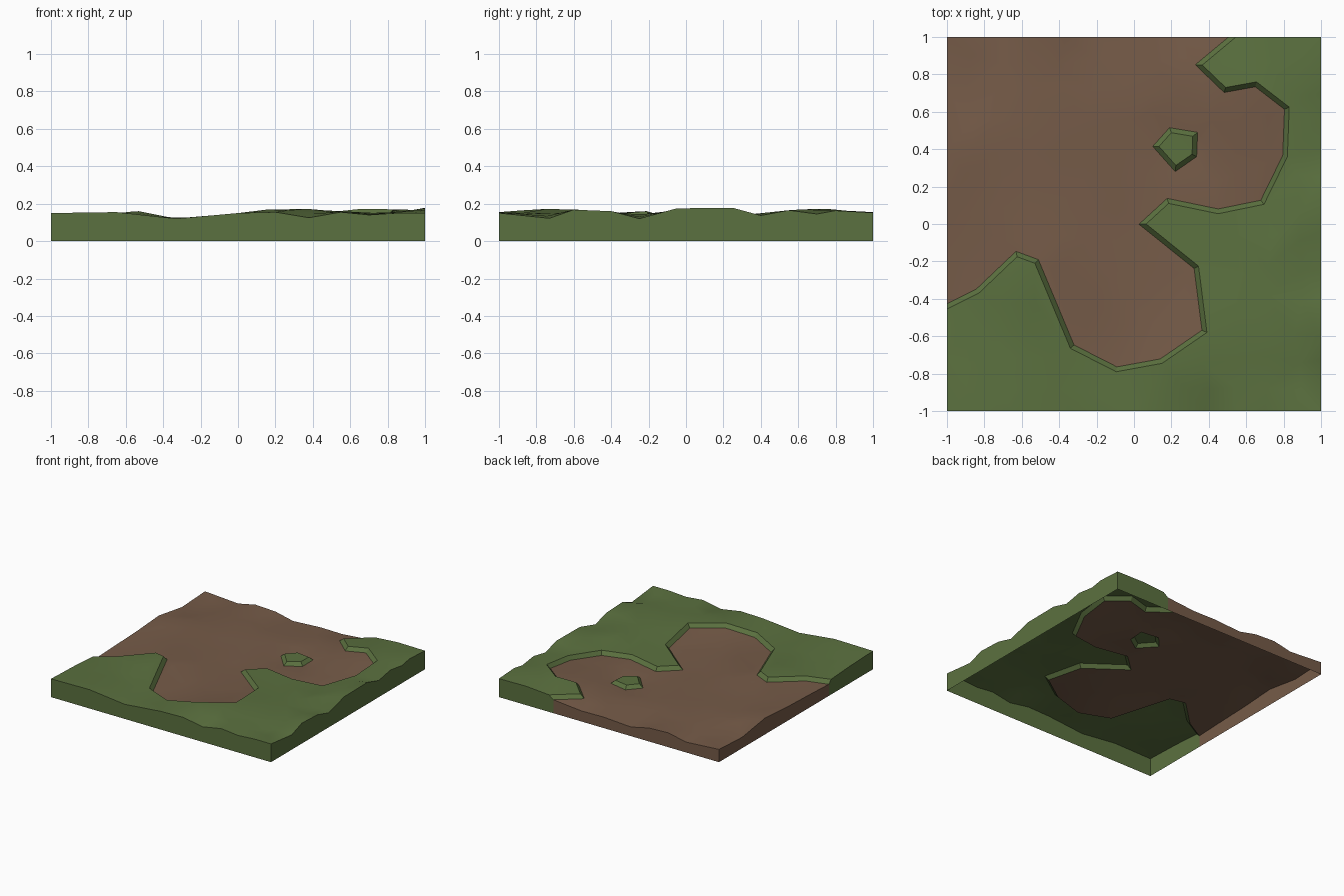
import bpy, bmesh, random
from mathutils import Vector
from mathutils.geometry import delaunay_2d_cdt

if "Cube" in bpy.data.objects:
    bpy.data.objects.remove(bpy.data.objects["Cube"])

random.seed(4)
STEP, D = 0.03, 0.025

# grass bank line (x, y, height), dirt lies on its left
bank = [(-1, -.455, .125), (-.83, -.37, .14), (-.625, -.175, .15), (-.53, -.21, .16),
        (-.34, -.665, .122), (-.095, -.79, .138), (.15, -.745, .168), (.39, -.58, .168),
        (.345, -.225, .14), (.065, 0, .13), (.185, .11, .13), (.45, .055, .135),
        (.695, .105, .125), (.82, .36, .145), (.83, .625, .17), (.655, .76, .172),
        (.49, .73, .155), (.365, .85, .14), (.545, 1, .14)]
island = [(.10, .415), (.19, .515), (.34, .49), (.335, .36), (.22, .28)]

# known heights of grass and dirt, mostly along the tile borders
grass_pts = [(-1, -1, .15), (-.65, -1, .155), (-.33, -1, .12), (0, -1, .15), (.2, -1, .155),
             (.38, -1, .125), (.55, -1, .155), (.7, -1, .14), (.85, -1, .15), (1, -1, .15),
             (1, -.73, .122), (1, -.6, .168), (1, -.4, .16), (1, -.25, .12), (1, -.05, .175),
             (1, .25, .178), (1, .4, .137), (1, .55, .165), (1, .7, .145), (1, .8, .163),
             (1, 1, .152), (.75, 1, .155), (-1, -.7, .14), (.3, -.78, .176), (.24, .4, .115)]
dirt_pts = [(-1, 1, .105), (-.7, 1, .085), (-.54, 1, .118), (-.36, 1, .11), (-.2, 1, .075),
            (.05, 1, .09), (.25, 1, .087), (-1, .7, .09), (-1, .4, .135), (-1, .1, .115),
            (-1, -.2, .105), (0, -.45, .11), (.24, .4, .085), (-.3, .1, .11), (-.4, .6, .115)]


def left_normal(a, b):
    d = (b - a).normalized()
    return Vector((-d.y, d.x))


def offset(pts, dist, closed):
    out, n = [], len(pts)
    for i, p in enumerate(pts):
        if not closed and i in (0, n - 1):
            out.append(p.copy())
            continue
        n1 = left_normal(pts[i - 1], p)
        n2 = left_normal(p, pts[(i + 1) % n])
        out.append(p + (n1 + n2) * dist / (1 + n1.dot(n2)))
    return out


def height(p, samples):
    tot = acc = 0
    for x, y, z in samples:
        w = 1 / (((p.x - x) ** 2 + (p.y - y) ** 2) ** 1.5 + 1e-7)
        tot += w
        acc += w * z
    return acc / tot


def inside(p, poly):
    hit = False
    for a, b in zip(poly, poly[1:] + poly[:1]):
        if (a.y > p.y) != (b.y > p.y) and p.x < a.x + (p.y - a.y) * (b.x - a.x) / (b.y - a.y):
            hit = not hit
    return hit


def seg_dist(p, a, b):
    t = max(0, min(1, (p - a).dot(b - a) / (b - a).length_squared))
    return (p - a - (b - a) * t).length


# top and foot lines of the bank and of the small island
top = [Vector(p[:2]) for p in bank]
foot = offset(top, D, False)
foot[0].y += D / left_normal(top[0], top[1]).y
foot[-1].x += D / left_normal(top[-2], top[-1]).x
isle_foot = [Vector(p) for p in island]
isle_top = offset(isle_foot, -D, True)
dirt_poly = foot + [Vector((-1, 1))]


def is_dirt(p):
    return inside(p, dirt_poly) and not inside(p, isle_foot)


verts, on_grass, edges, segs = [], [], [], []


def add_line(pts, grass, closed=False):
    s = len(verts)
    n = len(pts)
    verts.extend(pts)
    on_grass.extend([grass] * n)
    for i in range(n if closed else n - 1):
        edges.append((s + i, s + (i + 1) % n))
        segs.append((pts[i], pts[(i + 1) % n]))


add_line(top, True)
add_line(foot, False)
add_line(isle_top, True, True)
add_line(isle_foot, False, True)

# border points and scattered inner points
for pts, grass in ((grass_pts, True), (dirt_pts, False)):
    for x, y, z in pts:
        if max(abs(x), abs(y)) == 1:
            verts.append(Vector((x, y)))
            on_grass.append(grass)
for i in range(12):
    for j in range(12):
        p = Vector((-.88 + .16 * i, -.88 + .16 * j))
        p += Vector((random.uniform(-.03, .03), random.uniform(-.03, .03)))
        if min(seg_dist(p, a, b) for a, b in segs) > .05:
            verts.append(p)
            on_grass.append(not is_dirt(p))

grass_samples = bank + grass_pts
dirt_samples = [(f.x, f.y, b[2] - STEP) for f, b in zip(foot, bank)] + dirt_pts
co, _, tris, orig, _, _ = delaunay_2d_cdt(verts, edges, [], 0, 1e-5)

# terrain surface
bm = bmesh.new()
bv = []
for p, o in zip(co, orig):
    g = on_grass[o[0]] if o else not is_dirt(p)
    bv.append(bm.verts.new((p.x, p.y, height(p, grass_samples if g else dirt_samples))))
for t in tris:
    a, b, c = (co[i] for i in t)
    area = (b - a).cross(c - a)
    if abs(area) < 1e-7:
        continue
    f = bm.faces.new([bv[i] for i in (t if area > 0 else reversed(t))])
    f.material_index = int(is_dirt((a + b + c) / 3))

# side walls down to the open bottom
low = {}
for e in [e for e in bm.edges if e.is_boundary]:
    loop = e.link_loops[0]
    a, b = loop.vert, loop.link_loop_next.vert
    for v in (a, b):
        if v not in low:
            low[v] = bm.verts.new((v.co.x, v.co.y, 0))
    w = bm.faces.new((b, a, low[a], low[b]))
    w.material_index = loop.face.material_index

me = bpy.data.meshes.new("terrain_tile")
bm.to_mesh(me)
bm.free()
for name, col in (("grass", (.105, .165, .05, 1)), ("dirt", (.18, .105, .065, 1))):
    m = bpy.data.materials.new(name)
    m.diffuse_color = col
    m.use_nodes = True
    m.node_tree.nodes["Principled BSDF"].inputs["Base Color"].default_value = m.diffuse_color
    me.materials.append(m)
ob = bpy.data.objects.new("terrain_tile", me)
bpy.context.collection.objects.link(ob)
bpy.context.view_layer.objects.active = ob
ob.select_set(True)
bpy.ops.object.shade_smooth_by_angle()
